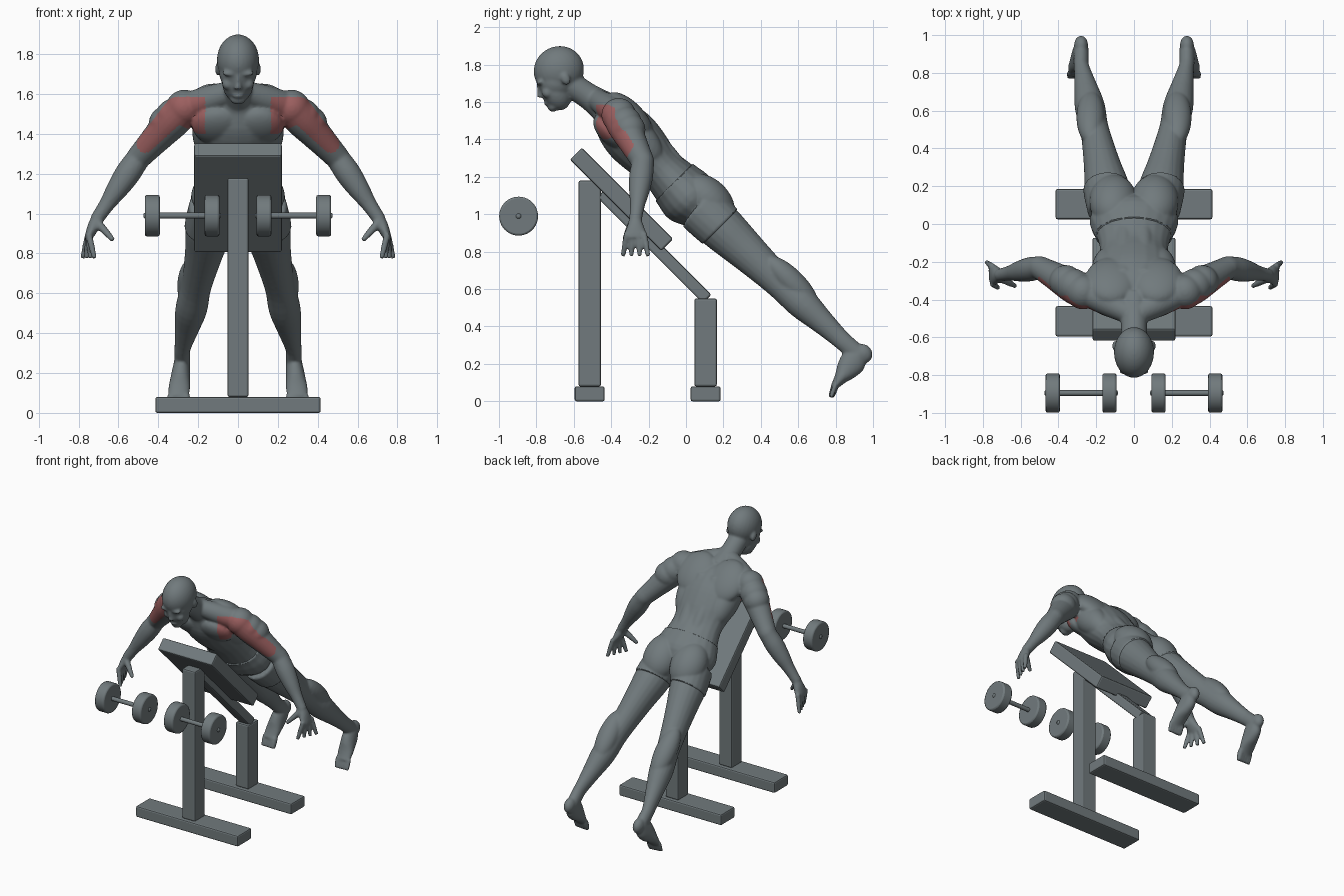
import bpy, bmesh, math
from mathutils import Vector, Matrix

default_cube = bpy.data.objects.get("Cube")
if default_cube:
    bpy.data.objects.remove(default_cube)

RIGHTWARD, BACKWARD = Vector((1, 0, 0)), Vector((0, 1, 0))
LEAN = math.radians(-45)
FACE_TILT = math.radians(25)
SIDES = {"left": 1, "right": -1}


def make_material(name, colour):
    material = bpy.data.materials.new(name)
    material.use_nodes = True
    material.diffuse_color = (*colour, 1)
    shader = material.node_tree.nodes["Principled BSDF"]
    shader.inputs["Base Color"].default_value = (*colour, 1)
    return material


GREY = make_material("slate grey", (.165, .195, .205))
RED = make_material("muscle red", (.33, .115, .115))


def placed(centre, angle=0, axis="X", scale=(1, 1, 1)):
    turn = Matrix.Rotation(angle, 4, axis)
    return Matrix.Translation(centre) @ turn @ Matrix.Diagonal((*scale, 1))


def make_object(name, mesh_builder):
    mesh = bpy.data.meshes.new(name)
    bmesh.ops.recalc_face_normals(mesh_builder, faces=mesh_builder.faces)
    mesh_builder.to_mesh(mesh)
    mesh_builder.free()
    mesh.materials.append(GREY)
    result = bpy.data.objects.new(name, mesh)
    bpy.context.collection.objects.link(result)
    return result


def round_edges(target):
    bevel = target.modifiers.new("rounded edges", "BEVEL")
    bevel.width, bevel.segments, bevel.limit_method = .01, 2, "ANGLE"


def make_box(name, centre, size, angle=0):
    builder = bmesh.new()
    bmesh.ops.create_cube(builder, size=1, matrix=placed(centre, angle, scale=size))
    round_edges(make_object(name, builder))


def make_rod(name, centre, radius, length):
    builder = bmesh.new()
    bmesh.ops.create_cone(builder, cap_ends=True, segments=40, radius1=radius, radius2=radius,
                          depth=length, matrix=placed(centre, math.pi / 2, "Y"))
    rod = make_object(name, builder)
    round_edges(rod)
    rod.data.shade_smooth()
    rod.data.set_sharp_from_angle(angle=math.radians(35))


# Bench
BASE = .08
for end, y, top in (("front", -.515, 1.18), ("rear", .105, .55)):
    make_box(end + "_base", (0, y, BASE / 2), (.83, BASE * 2, BASE))
    make_box(end + "_post", (0, y, (top + BASE) / 2), (.105, .12, top - BASE))
make_box("incline_beam", (0, -.17, .83), (.09, .8, .065), LEAN)
make_box("bench_pad", (0, -.345, 1.08), (.44, .69, .09), LEAN)

# Dumbbells
for side, sign in SIDES.items():
    middle = Vector((sign * .28, -.895, .99))
    make_rod(side + "_dumbbell_bar", middle, .015, .39)
    for end, offset in (("inner", -.15), ("outer", .15)):
        shift = RIGHTWARD * sign * offset
        make_rod(side + "_dumbbell_" + end + "_weight", middle + shift, .104, .075)


# Body pieces, all gathered in one mesh
flesh = bmesh.new()


def mirrored(point, sign):
    return Vector((point[0] * sign, point[1], point[2]))


def spline(values, t):
    """Smooth curve through evenly spaced values."""
    last = len(values) - 1
    i = min(int(t * last), last - 1)
    f = t * last - i
    before, a, b, after = (values[max(0, min(k, last))] for k in range(i - 1, i + 3))
    slope_a, slope_b = (b - before) / 2, (after - a) / 2
    ease = f * f * (3 - 2 * f)
    return a + (b - a) * ease + f * (1 - f) * (slope_a * (1 - f) - slope_b * f)


def limb(start, end, widths, depths=None, sign=1, across=RIGHTWARD, sides=20, steps=24):
    """Straight round limb whose thickness follows evenly spaced radii."""
    start, end = mirrored(start, sign), mirrored(end, sign)
    along = (end - start).normalized()
    wide = (across - along * across.dot(along)).normalized()
    deep = along.cross(wide)
    rings = []
    for step in range(steps + 1):
        t = step / steps
        centre = start.lerp(end, t)
        width, depth = spline(widths, t), spline(depths or widths, t)
        angles = [math.tau * k / sides for k in range(sides)]
        rings.append([flesh.verts.new(centre + wide * width * math.cos(a)
                                      + deep * depth * math.sin(a)) for a in angles])
    for ring, following in zip(rings, rings[1:]):
        for k in range(sides):
            flesh.faces.new((ring[k - 1], ring[k], following[k], following[k - 1]))
    flesh.faces.new(rings[0])
    flesh.faces.new(rings[-1])


def blob(centre, radii, angle=LEAN, sign=1):
    bmesh.ops.create_uvsphere(flesh, u_segments=28, v_segments=18, radius=1,
                              matrix=placed(mirrored(centre, sign), angle, scale=radii))


# Torso and neck
limb((0, -.45, 1.58), (0, .1, 1), [.1, .2, .21, .2, .18, .2, .23, .18],
     [.07, .13, .15, .14, .12, .135, .15, .1])
limb((0, -.64, 1.71), (0, -.4, 1.55), [.07, .07, .09])

# Skull, face, jaw, chin, nose and lips
blob((0, -.68, 1.77), (.106, .136, .128), FACE_TILT)
blob((0, -.695, 1.71), (.095, .1, .1), FACE_TILT)
blob((0, -.7, 1.665), (.08, .08, .115), FACE_TILT)
blob((0, -.71, 1.575), (.04, .03, .027), FACE_TILT)
limb((0, -.79, 1.7), (0, -.775, 1.625), [.01, .013, .02])
blob((0, -.745, 1.592), (.03, .014, .012), FACE_TILT)

SHOULDER, ELBOW, WRIST = (Vector(p) for p in ((.27, -.36, 1.53), (.5, -.23, 1.28), (.71, -.27, .97)))
HIP, ANKLE = (.12, .08, 1.03), (.28, .84, .32)

for sign in SIDES.values():
    # Brow, cheek and ear
    blob((.04, -.78, 1.705), (.04, .02, .014), FACE_TILT, sign)
    blob((.05, -.74, 1.65), (.03, .03, .03), FACE_TILT, sign)
    blob((.1, -.645, 1.725), (.015, .025, .035), FACE_TILT, sign)
    # Neck slope, shoulder blade, chest, flank, back column and buttock
    limb((.03, -.47, 1.61), (.36, -.31, 1.5), [.06, .07, .07, .05], sign=sign, across=BACKWARD)
    blob((.12, -.3, 1.53), (.14, .16, .07), sign=sign)
    blob((.1, -.4, 1.44), (.13, .12, .065), sign=sign)
    blob((.14, -.28, 1.42), (.09, .2, .1), sign=sign)
    limb((.055, -.28, 1.54), (.05, 0, 1.2), [.05, .05], sign=sign)
    blob((.11, .12, 1.075), (.12, .16, .105), sign=sign)
    # Leg, calf and heel
    limb(HIP, ANKLE, [.12, .12, .1, .085, .075, .08, .06, .04],
         [.13, .125, .11, .095, .085, .085, .065, .05], sign)
    blob((.23, .565, .635), (.075, .19, .07), sign=sign)
    limb(ANKLE, (.28, .92, .25), [.04, .04], [.05, .05], sign)
    blob((.28, .945, .255), (.037, .055, .05), sign=sign)
    # Foot and toes
    limb((.28, .93, .26), (.3, .79, .075), [.04, .045, .05, .055, .05],
         [.05, .07, .06, .035, .02], sign)
    for toe in range(5):
        x, size = .26 + toe * .021, .02 - toe * .002
        limb((x, .8, .09), (x, .775, .02), [size, size, size * .8], sign=sign)
    # Upper arm, rounded shoulder and forearm
    limb(SHOULDER, ELBOW, [.09, .09, .08, .07, .062], sign=sign, across=BACKWARD)
    for t, size in ((0, .092), (.2, .092), (.35, .087)):
        blob(SHOULDER.lerp(ELBOW, t) + Vector((t, t, t)) * .03, (size, size, size), sign=sign)
    blob(ELBOW, (.06, .06, .06), sign=sign)
    limb(ELBOW, WRIST, [.06, .064, .055, .04, .034], sign=sign, across=BACKWARD)
    # Palm, spread fingers and thumb
    limb(WRIST, (.755, -.27, .87), [.034, .045, .055, .05], [.03, .03, .025, .018],
         sign, BACKWARD)
    for finger in range(4):
        spread = finger - 1.5
        limb((.75, -.27 + spread * .03, .9), (.75 + spread * .02, -.27 + spread * .045, .775),
             [.017, .016, .013], sign=sign)
    limb((.71, -.285, .96), (.625, -.33, .865), [.022, .019, .013], sign=sign)

# Fuse the pieces into one smooth skin
body = make_object("body", flesh)
fuse = body.modifiers.new("fuse", "REMESH")
fuse.mode, fuse.voxel_size = "VOXEL", .0075
relax = body.modifiers.new("relax", "SMOOTH")
relax.factor, relax.iterations = .5, 7
evaluated = body.evaluated_get(bpy.context.evaluated_depsgraph_get())
skin = bpy.data.meshes.new_from_object(evaluated)
body.modifiers.clear()
body.data = skin
skin.materials.clear()
for material in (GREY, RED):
    skin.materials.append(material)

# Shorts: cut clean hems and lift the cloth slightly
WAIST, HEM, GAP = -1.235, -.75, .001
surface = bmesh.new()
surface.from_mesh(skin)
for level in (WAIST, HEM):
    everything = [*surface.verts, *surface.edges, *surface.faces]
    bmesh.ops.bisect_plane(surface, geom=everything, dist=GAP / 2,
                           plane_co=(0, level, 0), plane_no=(0, 1, -1))
surface.normal_update()
cloth = [v for v in surface.verts
         if abs(v.co.x) < .32 and WAIST + GAP < v.co.y - v.co.z < HEM - GAP]
for vert, normal in [(v, v.normal.copy()) for v in cloth]:
    vert.co += normal * .007

# Highlighted muscles on the front of the chest, shoulders and upper arms
lift = Vector((.015, .015))
muscle_top, muscle_end = (SHOULDER.lerp(ELBOW, t).xz + lift for t in (.1, .78))
muscle = muscle_end - muscle_top
for face in surface.faces:
    centre, normal = face.calc_center_median(), face.normal
    spot = Vector((abs(centre.x), centre.z))
    along = max(0, min(1, (spot - muscle_top).dot(muscle) / muscle.length_squared))
    on_arm = (spot - muscle_top - muscle * along).length < .064 - along * .02
    on_chest = .165 < spot.x < .3 and 1.4 + max(0, spot.x - .2) / 2 < spot.y < 1.585
    facing_front = normal.y < -.15 and normal.z < .75 and centre.y < -.2
    if facing_front and (on_arm or on_chest):
        face.material_index = 1
surface.to_mesh(skin)
surface.free()
skin.shade_smooth()
skin.set_sharp_from_angle(angle=math.radians(45))
